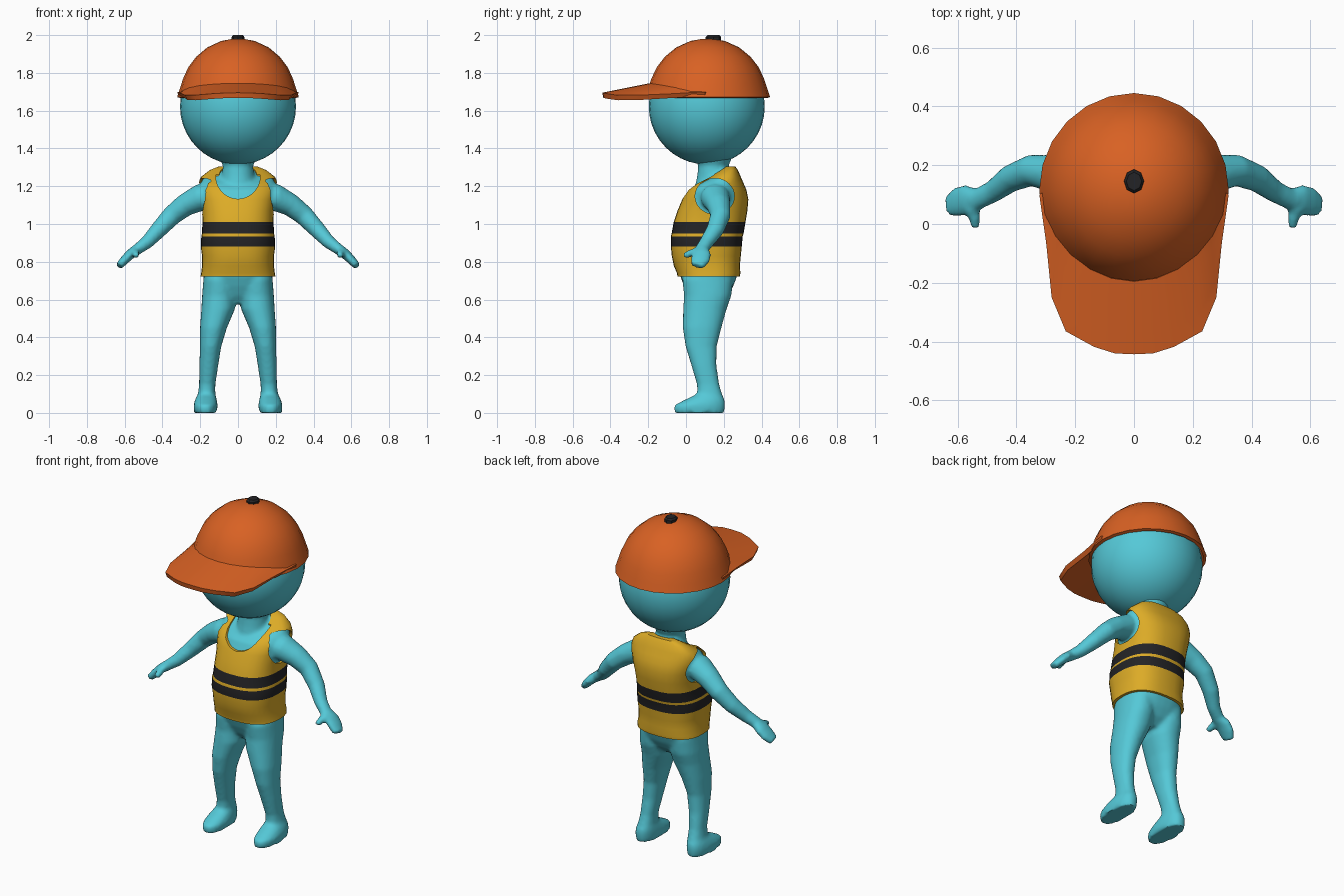
import bpy, bmesh, math
from mathutils import Vector

if "Cube" in bpy.data.objects:
    bpy.data.objects.remove(bpy.data.objects["Cube"])


def material(name, color):
    m = bpy.data.materials.new(name)
    m.diffuse_color = (*color, 1)
    m.use_nodes = True
    m.node_tree.nodes["Principled BSDF"].inputs["Base Color"].default_value = m.diffuse_color
    return m


SKIN = material("turquoise", (0.09, 0.58, 0.68))
YELLOW = material("yellow", (0.72, 0.41, 0.02))
BLACK = material("black", (0.017, 0.017, 0.019))
ORANGE = material("orange", (0.69, 0.12, 0.017))


def finish(bm, name, *mats):
    bmesh.ops.recalc_face_normals(bm, faces=bm.faces)
    me = bpy.data.meshes.new(name)
    bm.to_mesh(me)
    bm.free()
    ob = bpy.data.objects.new(name, me)
    bpy.context.collection.objects.link(ob)
    for m in mats:
        me.materials.append(m)
    return ob


def smooth(ob, angle=40):
    bpy.ops.object.select_all(action='DESELECT')
    ob.select_set(True)
    bpy.context.view_layer.objects.active = ob
    bpy.ops.object.shade_smooth_by_angle(angle=math.radians(angle))


def apply_modifiers(ob):
    dg = bpy.context.evaluated_depsgraph_get()
    me = bpy.data.meshes.new_from_object(ob.evaluated_get(dg))
    ob.modifiers.clear()
    ob.data = me


def bridge(bm, loops):
    """Closed skin over a list of equal point loops."""
    vs = [[bm.verts.new(p) for p in loop] for loop in loops]
    n = len(vs[0])
    for a, b in zip(vs, vs[1:]):
        for i in range(n):
            j = (i + 1) % n
            bm.faces.new((a[i], a[j], b[j], b[i]))
    bm.faces.new(vs[0][::-1])
    bm.faces.new(vs[-1])


def oval(z, cx, cy, rx, ry, power=2.0, n=32):
    pts = []
    for i in range(n):
        c, s = math.cos(2 * math.pi * i / n), math.sin(2 * math.pi * i / n)
        e = 2 / power
        pts.append(Vector((cx + rx * math.copysign(abs(c) ** e, c),
                           cy + ry * math.copysign(abs(s) ** e, s), z)))
    return pts


def tube(bm, path, n=16):
    """path rows: x, y, z, half width, half thickness."""
    pts = [Vector(p[:3]) for p in path]
    loops = []
    for k, p in enumerate(path):
        t = (pts[min(k + 1, len(pts) - 1)] - pts[max(k - 1, 0)]).normalized()
        ref = Vector((0, 1, 0)) if abs(t.y) < 0.8 else Vector((1, 0, 0))
        u = (ref - t * ref.dot(t)).normalized()
        v = t.cross(u)
        loops.append([pts[k] + u * p[3] * math.cos(2 * math.pi * i / n)
                      + v * p[4] * math.sin(2 * math.pi * i / n) for i in range(n)])
    bridge(bm, loops)


# Torso profile: z, half width, front y, back y
TORSO = [(.722, .198, -.045, .285), (.74, .195, -.048, .288), (.78, .19, -.065, .285),
         (.83, .19, -.075, .29), (.88, .197, -.08, .295), (.935, .194, -.08, .30),
         (.95, .191, -.076, .305), (1.01, .188, -.065, .315), (1.07, .19, -.045, .325),
         (1.13, .2, -.02, .33), (1.18, .212, .005, .32), (1.215, .213, .05, .305),
         (1.25, .195, .12, .29), (1.285, .15, .18, .275), (1.305, .1, .21, .26)]


def torso_loops(inset, rows):
    return [oval(z, 0, (f + b) / 2, rx - inset, (b - f) / 2 - inset, 2.5)
            for z, rx, f, b in rows]


# Body: torso, hips, neck, legs, feet and arms fused into one skin
bm = bmesh.new()
hips = [(.58, .10, .03, .19), (.62, .16, .0, .235), (.67, .19, -.025, .265)]
bridge(bm, torso_loops(.015, hips + TORSO[:-1]))
bridge(bm, [oval(z, 0, .145, r, r) for z, r in
            ((1.18, .1), (1.26, .085), (1.31, .08), (1.34, .095), (1.4, .11))])
LEG = [(0, .172, .07, .06, .132), (.04, .172, .072, .064, .135), (.068, .17, .098, .058, .107),
       (.1, .166, .125, .046, .066), (.15, .163, .117, .043, .059), (.25, .155, .095, .05, .066),
       (.35, .145, .08, .056, .082), (.45, .13, .085, .071, .102), (.55, .105, .1, .089, .115),
       (.62, .1, .115, .09, .125), (.71, .095, .115, .088, .135)]
ARM = [(.12, .15, 1.15, .075, .07), (.2, .155, 1.14, .078, .072), (.28, .172, 1.1, .064, .06),
       (.35, .182, 1.045, .054, .053), (.42, .155, .97, .047, .045), (.48, .11, .905, .038, .036),
       (.53, .085, .868, .037, .03), (.57, .083, .84, .052, .027), (.6, .075, .81, .052, .024),
       (.63, .06, .777, .038, .02)]
THUMB = [(.555, .06, .858, .024, .02), (.542, .025, .845, .021, .02), (.541, -.012, .83, .017, .015)]
for s in (1, -1):
    bridge(bm, [oval(z, s * cx, cy, rx, ry, 2.2) for z, cx, cy, rx, ry in LEG])
    for path in (ARM, THUMB):
        tube(bm, [(s * p[0], *p[1:]) for p in path])
body = finish(bm, "body", SKIN)
mod = body.modifiers.new("fuse", 'REMESH')
mod.mode = 'VOXEL'
mod.voxel_size = 0.011
mod = body.modifiers.new("soften", 'SMOOTH')
mod.factor = 0.5
mod.iterations = 4
apply_modifiers(body)
body.data.materials.clear()
body.data.materials.append(SKIN)
smooth(body, 50)

# Head
bm = bmesh.new()
bmesh.ops.create_uvsphere(bm, u_segments=32, v_segments=20, radius=.307)
bmesh.ops.translate(bm, verts=bm.verts, vec=(0, .11, 1.622))
smooth(finish(bm, "head", SKIN))

# Vest: striped solid, hollowed and opened for neck and arms
bm = bmesh.new()
bridge(bm, torso_loops(0, TORSO))
for f in bm.faces:
    z = f.calc_center_median().z
    f.material_index = int(len(f.verts) == 4 and (.88 < z < .935 or .95 < z < 1.01))
vest = finish(bm, "vest", YELLOW, BLACK)


def cut(name, loops):
    bm = bmesh.new()
    bridge(bm, loops)
    tool = finish(bm, name, YELLOW)
    tool.hide_render = True
    mod = vest.modifiers.new(name, 'BOOLEAN')
    mod.operation = 'DIFFERENCE'
    mod.solver = 'EXACT'
    mod.object = tool
    return tool


cavity = [(.6, *TORSO[0][1:])] + [(z - .005, rx, f, b) for z, rx, f, b in TORSO[1:13]]
tools = [cut("vest_cavity", torso_loops(.03, cavity)),
         cut("neck_hole", [oval(z, 0, .145, .1, .09) for z in (1.19, 1.4)]),
         cut("neckline", [[Vector((p.x, y, p.y)) for p in oval(0, 0, 1.255, .118, .122)]
                          for y in (-.3, .15)])]
for s in (1, -1):
    tools.append(cut("arm_hole", [[Vector((s * x, p.x, p.y)) for p in oval(0, .152, 1.147, .104, .095)]
                                  for x in (.12, .35)]))
apply_modifiers(vest)
for t in tools:
    bpy.data.objects.remove(t)
smooth(vest)

# Cap dome
DOME = [(.327, 1.672), (.313, 1.715), (.295, 1.77), (.267, 1.83), (.225, 1.885),
        (.165, 1.935), (.09, 1.969), (.03, 1.98)]
bm = bmesh.new()
bridge(bm, [oval(z, 0, .115, r * .985, r * 1.01, n=24) for r, z in DOME])
bm.faces.ensure_lookup_table()
base = min(bm.faces, key=lambda f: f.calc_center_median().z)
bmesh.ops.delete(bm, geom=[base], context='FACES_ONLY')
dome = finish(bm, "cap_dome", ORANGE)
dome.modifiers.new("thickness", 'SOLIDIFY').thickness = .018
apply_modifiers(dome)
smooth(dome)

# Cap brim: sheet between the dome front and the outer outline, thickened
OUTLINE = [(0, -.443, 1.695), (.065, -.44, 1.694), (.135, -.418, 1.69), (.232, -.365, 1.682),
           (.28, -.25, 1.682), (.298, -.07, 1.69), (.322, .1, 1.7)]
half = []
for i, o in enumerate(OUTLINE):
    a = math.radians(90 * i / 6)
    inner = Vector((.3 * math.sin(a), .115 - .31 * math.cos(a), 1.7 + .045 * math.cos(a)))
    half.append([inner.lerp(Vector(o), k / 4) for k in range(5)])
strips = [[Vector((-p.x, p.y, p.z)) for p in row] for row in half[:0:-1]] + half
bm = bmesh.new()
grid = [[bm.verts.new(p) for p in row] for row in strips]
for a, b in zip(grid, grid[1:]):
    for k in range(4):
        bm.faces.new((a[k], a[k + 1], b[k + 1], b[k]))
brim = finish(bm, "cap_brim", ORANGE)
if brim.data.polygons[0].normal.z < 0:
    brim.data.flip_normals()
brim.modifiers.new("thickness", 'SOLIDIFY').thickness = .028
apply_modifiers(brim)
smooth(brim)

# Cap button
bm = bmesh.new()
bridge(bm, [oval(z, 0, .145, r, r * 1.2, n=8)
            for z, r in ((1.96, .034), (1.99, .034), (2.0, .026))])
smooth(finish(bm, "cap_button", BLACK), 30)
